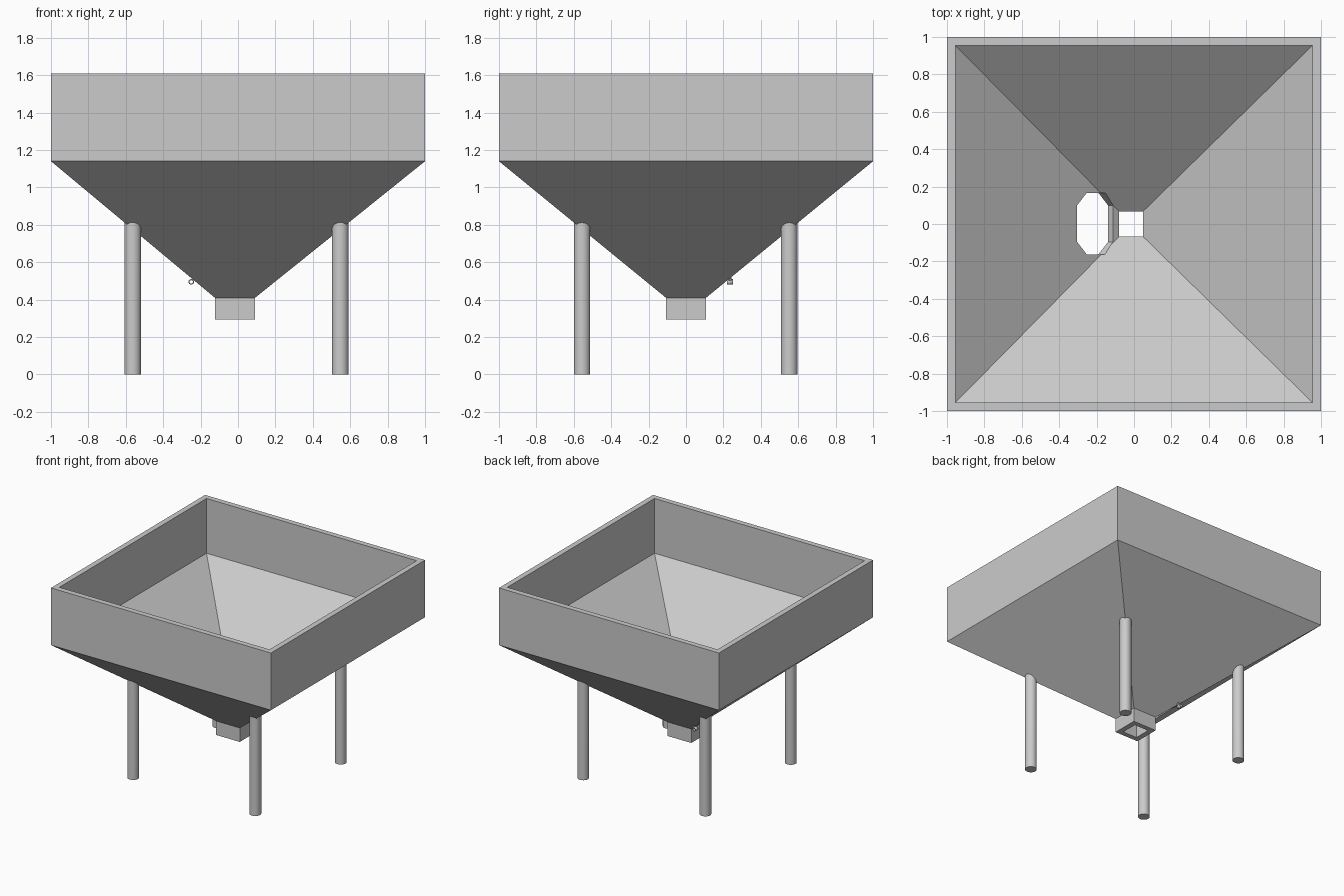
import bpy, bmesh, math
from mathutils import Matrix, Vector

if "Cube" in bpy.data.objects:
    bpy.data.objects.remove(bpy.data.objects["Cube"])

steel = bpy.data.materials.new("grey steel")
steel.use_nodes = True
GREY = (0.6, 0.6, 0.6, 1)
steel.diffuse_color = GREY
steel.node_tree.nodes["Principled BSDF"].inputs["Base Color"].default_value = GREY


def make(name, bm, smooth=False):
    bmesh.ops.recalc_face_normals(bm, faces=bm.faces)
    mesh = bpy.data.meshes.new(name)
    bm.to_mesh(mesh)
    bm.free()
    mesh.materials.append(steel)
    ob = bpy.data.objects.new(name, mesh)
    bpy.context.collection.objects.link(ob)
    bpy.ops.object.select_all(action='DESELECT')
    ob.select_set(True)
    bpy.context.view_layer.objects.active = ob
    if smooth:
        bpy.ops.object.shade_smooth_by_angle(angle=math.radians(35))
    return ob


def apply_modifiers(ob):
    bpy.context.view_layer.objects.active = ob
    for mod in list(ob.modifiers):
        bpy.ops.object.modifier_apply(modifier=mod.name)


# Hopper shell: rectangular rings (centre x, half x, half y, z), outside down then inside up
RINGS = [
    (0, 1, 1, 1.61), (0, 1, 1, 1.14), (-0.016, 0.107, 0.107, 0.41), (-0.016, 0.107, 0.107, 0.295),
    (-0.016, 0.065, 0.068, 0.295), (-0.016, 0.065, 0.068, 0.43), (0, 0.955, 0.955, 1.16), (0, 0.955, 0.955, 1.61),
]
bm = bmesh.new()
loops = [[bm.verts.new((cx + sx * hx, sy * hy, z))
          for sx, sy in ((-1, -1), (1, -1), (1, 1), (-1, 1))]
         for cx, hx, hy, z in RINGS]
for a, b in zip(loops, loops[1:] + loops[:1]):
    for i in range(4):
        j = (i + 1) % 4
        bm.faces.new((a[i], a[j], b[j], b[i]))
hopper = make("hopper", bm)

# Chamfered access opening through the sloping wall
HU, HY, C, D = 0.125, 0.165, 0.067, 0.15
tilt = math.atan(0.834)
bm = bmesh.new()
outline = [(HU, HY - C), (HU - C, HY), (C - HU, HY), (-HU, HY - C)]
outline += [(-u, -v) for u, v in outline]
base = bm.faces.new([bm.verts.new((u, v, -D)) for u, v in outline])
ext = bmesh.ops.extrude_face_region(bm, geom=[base])
bmesh.ops.translate(bm, vec=(0, 0, 2 * D),
                    verts=[g for g in ext["geom"] if isinstance(g, bmesh.types.BMVert)])
bm.transform(Matrix.Translation((-0.208, 0.002, 0.536)) @ Matrix.Rotation(tilt, 4, 'Y'))
cutter = make("opening_cutter", bm)
cutter.hide_render = True
cut = hopper.modifiers.new("opening", 'BOOLEAN')
cut.operation = 'DIFFERENCE'
cut.solver = 'EXACT'
cut.object = cutter
apply_modifiers(hopper)
bpy.data.objects.remove(cutter)

# Legs, with tops trimmed to end inside the sloping wall
for side, x in (("right", -0.563), ("left", 0.547)):
    for end, y in (("front", -0.556), ("back", 0.552)):
        bm = bmesh.new()
        bmesh.ops.create_cone(bm, cap_ends=True, segments=32, radius1=0.044, radius2=0.044, depth=1)
        for v in bm.verts:
            top = v.co.z > 0
            v.co.x += x
            v.co.y += y
            reach = max(abs(v.co.x), abs(v.co.y))
            v.co.z = 0.43 + 0.82 * (reach - 0.107) if top else 0
        make(f"{end}_{side}_leg", bm, smooth=True)

# Small hinge barrel beside the opening
barrel_at = Vector((-0.25, 0.235, 0.495))
bm = bmesh.new()
bmesh.ops.create_cone(bm, cap_ends=False, segments=16, radius1=0.015, radius2=0.015, depth=0.034,
                      matrix=Matrix.Translation(barrel_at) @ Matrix.Rotation(math.pi / 2, 4, 'X'))
barrel = make("hinge_barrel", bm, smooth=True)
barrel.modifiers.new("wall", 'SOLIDIFY').thickness = 0.006
apply_modifiers(barrel)

# Tab joining the barrel to the wall
normal = Vector((math.sin(tilt), 0, math.cos(tilt)))
bm = bmesh.new()
bmesh.ops.create_cube(bm, size=1, matrix=Matrix.Translation(barrel_at + normal * 0.022)
                      @ Matrix.Rotation(tilt, 4, 'Y') @ Matrix.Diagonal((0.008, 0.018, 0.02, 1)))
make("hinge_tab", bm)
